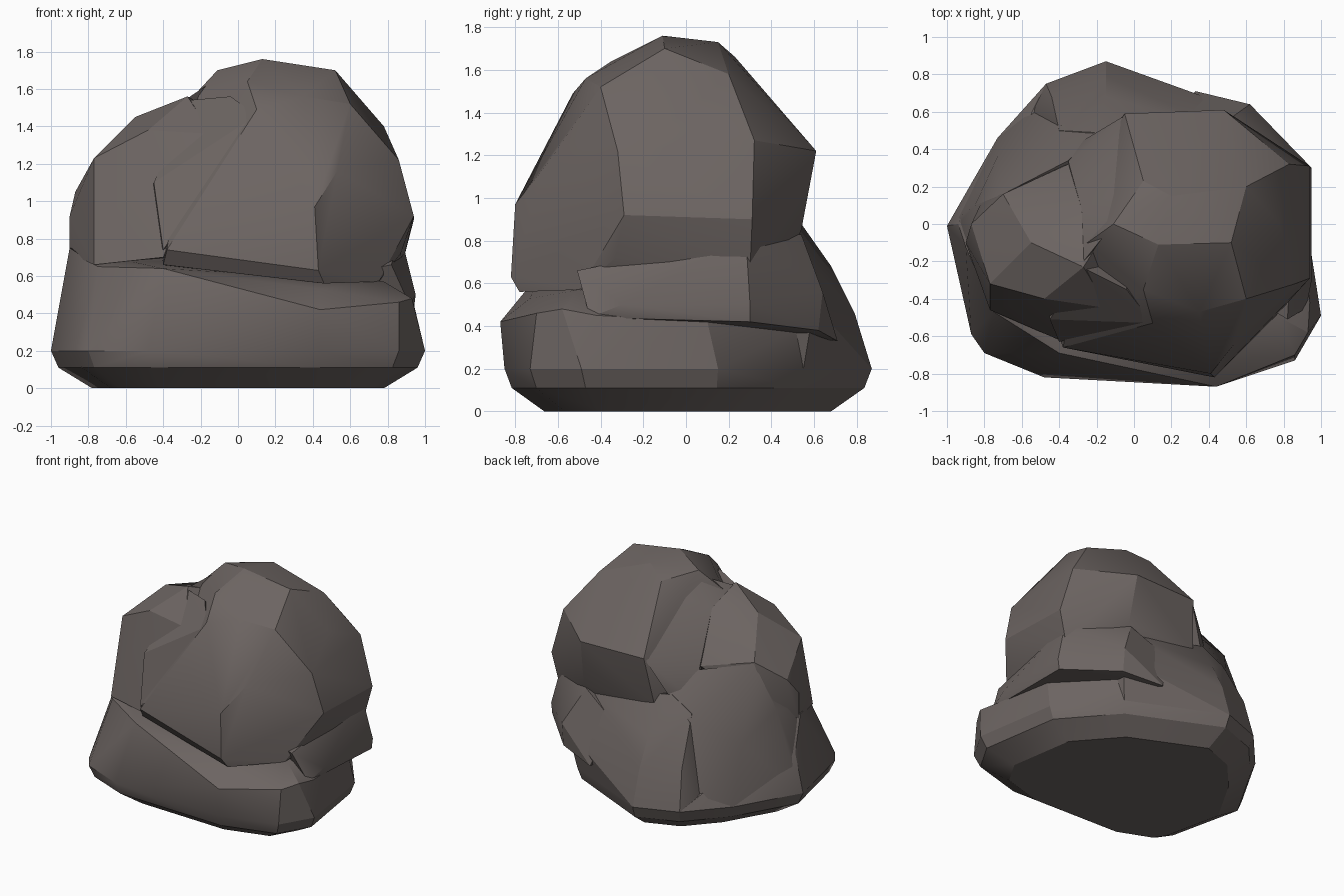
import bpy
import bmesh
import math
from mathutils import Vector

default_cube = bpy.data.objects.get("Cube")
if default_cube:
    bpy.data.objects.remove(default_cube, do_unlink=True)


def make_material(name, colour):
    material = bpy.data.materials.new(name)
    material.use_nodes = True
    material.diffuse_color = colour
    material.node_tree.nodes["Principled BSDF"].inputs["Base Color"].default_value = colour
    return material


stone = make_material("warm grey stone", (.15, .128, .121, 1))


def make_chunk(name, corners):
    """Wrap a faceted stone chunk tightly around its corner points."""
    mesh = bpy.data.meshes.new(name)
    bm = bmesh.new()
    for corner in corners:
        bm.verts.new(Vector(corner))
    result = bmesh.ops.convex_hull(bm, input=bm.verts[:])
    unused = [item for item in result["geom_interior"] if isinstance(item, bmesh.types.BMVert)]
    bmesh.ops.delete(bm, geom=unused, context="VERTS")
    bmesh.ops.dissolve_limit(bm, angle_limit=math.radians(3), verts=bm.verts[:], edges=bm.edges[:])
    bmesh.ops.recalc_face_normals(bm, faces=bm.faces[:])
    bm.to_mesh(mesh)
    bm.free()
    mesh.materials.append(stone)
    chunk = bpy.data.objects.new(name, mesh)
    bpy.context.collection.objects.link(chunk)
    bpy.ops.object.select_all(action="DESELECT")
    chunk.select_set(True)
    bpy.context.view_layer.objects.active = chunk
    bpy.ops.object.shade_smooth_by_angle(angle=math.radians(24))
    return chunk


def ring(outline, scale, height):
    """Copy a flat outline, scaled about the middle, to a height."""
    return [(x * scale, y * scale, height) for x, y in outline]


# Foot of the rock: widest outline, tapering inwards to the ground
foot_outline = [
    (-1, -.01), (-.73, .46), (-.47, .75), (-.15, .87), (.55, .55), (.9, .15),
    (1, -.49), (.86, -.73), (.44, -.85), (-.48, -.82), (-.8, -.69), (-.87, -.59),
]
foot = ring(foot_outline, 1, .2) + ring(foot_outline, .96, .11) + ring(foot_outline, .78, 0)

# Front slab that rises from the foot up to the seam
slab_top = [
    (.44, -.87, .42), (.86, -.7, .46), (.93, -.58, .48), (.94, -.42, .45), (.78, -.5, .57),
    (.43, -.73, .53), (-.4, -.69, .64), (-.75, -.47, .65), (-.9, -.12, .75),
    (-.94, 0, .5), (.92, -.2, .43), (.88, .1, .42), (.56, .55, .4),
]
make_chunk("base_slab", foot + slab_top)

# Sloping shoulder behind the upper boulder
make_chunk("back_shoulder", [
    (-.15, .87, .2), (-.47, .75, .2), (.55, .55, .2), (-.15, .79, .46), (-.44, .68, .5),
    (-.15, .68, .68), (-.1, .54, .84), (-.22, .49, .95), (-.4, .5, .85), (.5, .5, .8),
    (.6, .6, .5), (.7, .2, .7), (-.4, 0, .8), (-.4, 0, .2), (-.56, .61, .2),
])

# Tall shoulder at the side, reaching up to the lump's rear edge
make_chunk("side_shoulder", [
    (-.73, .46, .2), (-.98, 0, .2), (-.94, 0, .45), (-.88, -.1, .8), (-.85, .1, .85),
    (-.7, .16, 1.19), (-.73, .36, .65), (-.35, .34, 1.12), (-.2, .49, .95), (-.4, .53, .8),
    (-.56, .61, .2), (-.5, -.3, .8), (-.2, .3, .4),
])

# Thin ledge jutting out beneath the boulder's side
make_chunk("side_ledge", [
    (.95, .3, .5), (.62, .64, .56), (.62, .62, .38), (.94, .3, .42), (.95, -.3, .5),
    (.92, -.45, .44), (.82, -.51, .66), (.88, .29, .62), (.87, .28, .82), (.48, .54, .83),
    (.2, .6, .66), (.33, .71, .33), (0, 0, .5),
])

# Large upper boulder
boulder_front = [
    (.46, -.78, .56), (.43, -.82, .63), (.41, -.8, .97), (-.38, -.66, .74), (-.4, -.6, .66),
    (.53, -.65, 1.16), (.6, -.4, 1.52), (.1, -.53, 1.49), (.35, -.47, 1.56), (.05, -.35, 1.64),
    (.75, -.5, .57),
]
boulder_side = [
    (.94, -.29, .92), (.94, .31, .9), (.86, -.32, 1.22), (.83, .32, 1.27), (.88, .3, .67),
    (.87, -.33, .72), (.78, 0, 1.4),
]
boulder_top = [
    (.52, -.1, 1.7), (.13, -.11, 1.76), (.2, .15, 1.73), (-.11, 0, 1.7), (.6, .2, 1.58),
    (.05, .23, 1.66), (-.25, -.1, 1.55),
]
boulder_back = [
    (-.05, .59, 1.22), (.48, .61, 1.22), (-.1, .53, .85), (.5, .54, .85), (.4, .45, .65),
    (-.4, 0, 1.1), (-.4, 0, .65),
]
make_chunk("upper_boulder", boulder_front + boulder_side + boulder_top + boulder_back)

# Lower lump leaning against the boulder
make_chunk("side_lump", [
    (-.77, -.32, 1.23), (-.77, -.46, .66), (-.9, -.1, .92), (-.9, -.1, .72), (-.87, 0, 1.05),
    (-.4, -.62, .7), (-.48, -.4, 1.38), (-.14, -.45, 1.36), (-.27, -.23, 1.56), (-.55, -.1, 1.45),
    (-.28, .08, 1.48), (-.7, .16, 1.2), (-.35, .32, 1.14), (-.8, .15, .85), (0, 0, .7),
    (0, .2, 1.4),
])

# Saddle bridging the lump and the boulder at the top and rear
make_chunk("saddle", [
    (-.11, 0, 1.66), (.03, .22, 1.6), (-.05, .58, 1.21), (-.28, .08, 1.48), (-.27, -.2, 1.55),
    (-.35, .33, 1.14), (-.2, .49, .93), (0, 0, 1), (-.35, .4, .9),
])

# Shallow fill that closes the front gap under the lump
make_chunk("front_fill", [
    (-.4, -.63, .74), (-.14, -.45, 1.35), (.1, -.53, 1.46), (-.2, -.54, 1.12),
    (-.45, -.51, 1.1), (0, 0, 1), (-.5, 0, .8), (-.26, -.24, 1.54), (-.04, -.35, 1.56),
])
